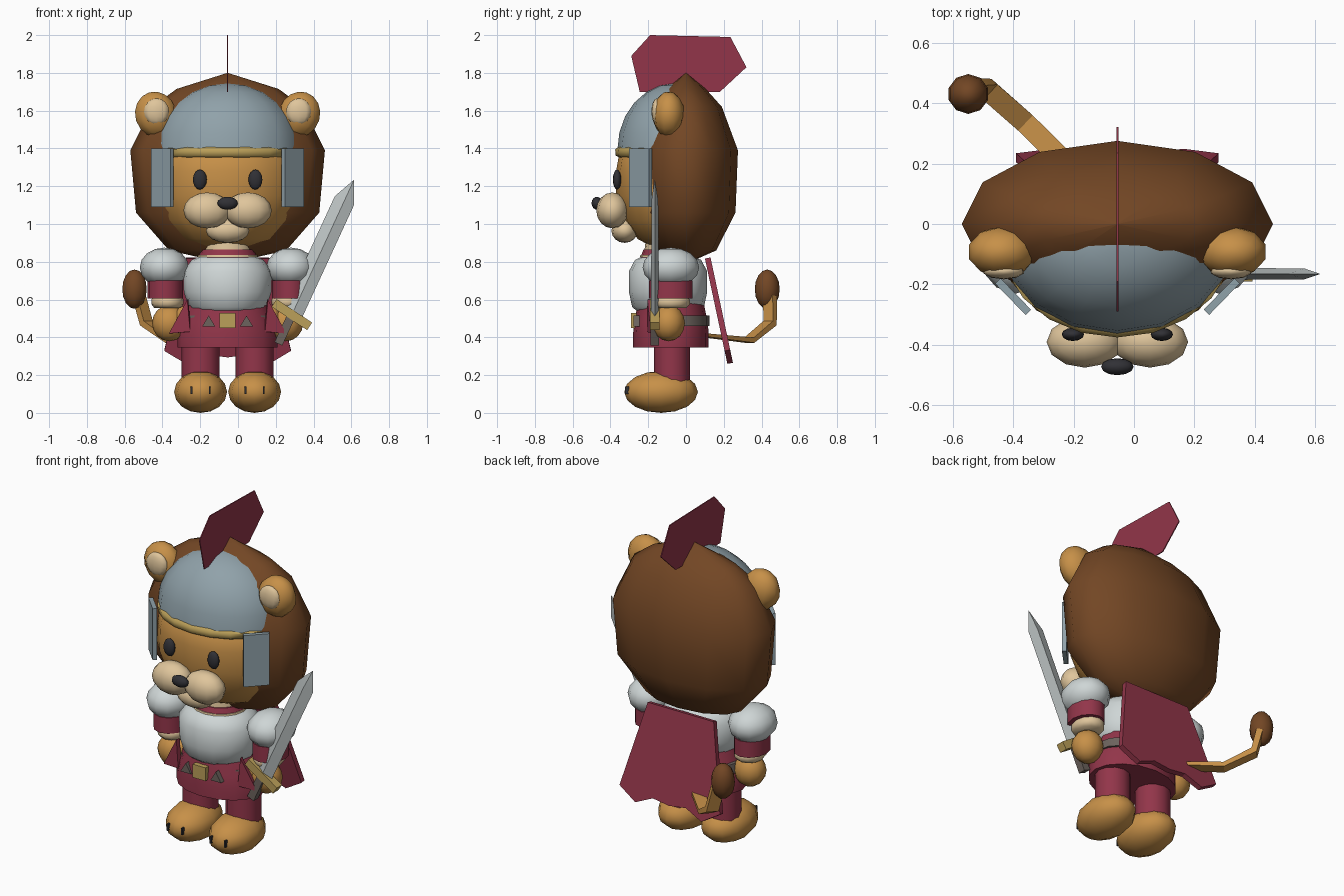
import bpy, bmesh, math
from mathutils import Matrix, Vector

if "Cube" in bpy.data.objects:
    bpy.data.objects.remove(bpy.data.objects["Cube"])

CX = -0.055   # symmetry axis of the figure


def mat(name, r, g, b):
    m = bpy.data.materials.new(name)
    m.diffuse_color = (r, g, b, 1)
    m.use_nodes = True
    m.node_tree.nodes["Principled BSDF"].inputs["Base Color"].default_value = m.diffuse_color
    return m


BROWN = mat("mane brown", .17, .062, .018)
TAN = mat("fur tan", .57, .28, .065)
CREAM = mat("cream", .74, .56, .33)
SLATE = mat("helmet slate", .28, .36, .40)
DARK = mat("near black", .03, .03, .036)
GOLD = mat("gold", .50, .35, .10)
WHITE = mat("armour white", .62, .67, .67)
CRIMSON = mat("crimson", .29, .036, .068)
LEATHER = mat("belt grey", .15, .125, .11)
STEEL = mat("blade steel", .50, .54, .54)


def finish(name, bm, material, angle=30, matrix=None):
    bmesh.ops.recalc_face_normals(bm, faces=bm.faces)
    me = bpy.data.meshes.new(name)
    bm.to_mesh(me)
    bm.free()
    if matrix:
        me.transform(matrix)
    me.materials.append(material)
    ob = bpy.data.objects.new(name, me)
    bpy.context.collection.objects.link(ob)
    bpy.ops.object.select_all(action='DESELECT')
    ob.select_set(True)
    bpy.context.view_layer.objects.active = ob
    bpy.ops.object.shade_smooth_by_angle(angle=math.radians(angle))
    return ob


def loft(name, rings, material, angle=30, matrix=None):
    """Skin a list of closed point rings and cap both ends."""
    bm = bmesh.new()
    vr = [[bm.verts.new(p) for p in r] for r in rings]
    n = len(vr[0])
    for a, b in zip(vr, vr[1:]):
        for i in range(n):
            bm.faces.new((a[i], a[(i + 1) % n], b[(i + 1) % n], b[i]))
    bm.faces.new(vr[0])
    bm.faces.new(vr[-1])
    bmesh.ops.remove_doubles(bm, verts=bm.verts, dist=1e-5)
    return finish(name, bm, material, angle, matrix)


def lathe(name, x, y, profile, material, segs=16, angle=40):
    """Stack of elliptical rings, each (z, rx, ry)."""
    rings = [[(x + max(rx, .001) * math.cos(t), y + max(ry, .001) * math.sin(t), z)
              for t in (2 * math.pi * i / segs for i in range(segs))]
             for z, rx, ry in profile]
    return loft(name, rings, material, angle)


def ball(name, c, r, material, segs=12, rings=8, tilt=0):
    bm = bmesh.new()
    bmesh.ops.create_uvsphere(bm, u_segments=segs, v_segments=rings, radius=1)
    m = Matrix.Translation(c) @ Matrix.Rotation(tilt, 4, 'Y') @ Matrix.Diagonal((*r, 1))
    return finish(name, bm, material, 70, m)


def plate(name, pts, thick, material, matrix):
    """Outline in local x,z with thickness along local y."""
    rings = [[(x, y, z) for x, z in pts] for y in (-thick / 2, thick / 2)]
    return loft(name, rings, material, 30, matrix)


def place(x, y, z, ang=0, axis='Z'):
    return Matrix.Translation((x, y, z)) @ Matrix.Rotation(ang, 4, axis)


def rect(w, h):
    return [(-w / 2, -h / 2), (w / 2, -h / 2), (w / 2, h / 2), (-w / 2, h / 2)]


# Mane and face
lathe("mane", CX, 0, [(1.80, 0, 0), (1.715, .27, .105), (1.62, .40, .19), (1.39, .515, .275),
                      (1.06, .485, .262), (.86, .31, .16), (.79, 0, 0)], BROWN, 12, 75)
lathe("face", CX, -.08, [(1.52, 0, 0), (1.42, .345, .265), (1.28, .375, .29), (1.15, .38, .29),
                         (1.02, .33, .25), (.92, .24, .175), (.88, .15, .10), (.875, 0, 0)], TAN, 16, 75)

# Muzzle, chin and nose
ball("chin", (CX, -.325, .965), (.115, .07, .065), CREAM)
ball("nose", (CX, -.472, 1.11), (.054, .028, .034), DARK)

# Helmet dome, rim band and crest
dome = [(1.395 + .35 * math.sin(t), .385 * math.cos(t), .305 * math.cos(t))
        for t in (math.pi / 2 * i / 6 for i in range(7))]
lathe("helmet_dome", CX, -.058, dome, SLATE, 16, 60)
lathe("helmet_band", CX, -.06, [(1.35, .355, .29), (1.362, .38, .312), (1.395, .385, .315),
                                (1.41, .36, .295)], GOLD, 20, 60)
plate("helmet_crest", [(-.245, 1.70), (-.29, 1.89), (-.19, 2.0), (.235, 1.99), (.32, 1.83), (.18, 1.70)],
      .006, CRIMSON, place(CX, 0, 0, math.pi / 2))

# Torso, collar, skirt and belt
lathe("cuirass", CX, -.095, [(.52, .15, .14), (.56, .205, .19), (.64, .232, .207), (.75, .235, .207),
                             (.81, .19, .175), (.84, .12, .11)], WHITE, 16, 60)
lathe("collar", CX, -.095, [(.80, .165, .155), (.865, .14, .13)], CRIMSON)
lathe("collar_trim", CX, -.095, [(.825, .159, .149), (.835, .157, .147)], CREAM)
lathe("neck", CX, -.095, [(.86, .13, .125), (.90, .125, .12)], CREAM)
lathe("skirt", CX, -.08, [(.60, .20, .17), (.48, .245, .195), (.42, .265, .2), (.345, .265, .2)], CRIMSON)
lathe("belt", CX, -.065, [(.46, .26, .19), (.515, .25, .19)], LEATHER)
plate("belt_buckle", rect(.085, .08), .03, GOLD, place(CX, -.277, .49))

# Paired parts mirrored about the figure's axis
for s, side in ((-1, "left"), (1, "right")):
    def X(d):
        return CX + s * d
    ball("muzzle_" + side, (X(.108), -.39, 1.072), (.126, .085, .095), CREAM)
    ball("eye_" + side, (X(.147), -.365, 1.235), (.037, .022, .053), DARK)
    ball("ear_" + side, (X(.38), -.092, 1.58), (.115, .085, .122), TAN, 10, 8, s * .3)
    ball("inner_ear_" + side, (X(.376), -.155, 1.595), (.07, .028, .07), CREAM, 10, 8)
    plate("cheek_guard_" + side, rect(.145, .31), .025, SLATE, place(X(.345), -.24, 1.245, s * .80))
    # Arm
    ball("shoulder_" + side, (X(.335), -.08, .77), (.13, .15, .105), WHITE)
    lathe("sleeve_" + side, X(.33), -.08, [(.70, .095, .115), (.605, .095, .115)], CRIMSON, 12)
    lathe("cuff_" + side, X(.318), -.08, [(.615, .075, .09), (.60, .085, .1), (.575, .085, .1),
                                          (.555, .07, .08)], CREAM, 12, 60)
    ball("hand_" + side, (X(.308), -.092, .475), (.092, .086, .096), TAN)
    ball("thumb_" + side, (X(.235), -.13, .505), (.045, .05, .06), TAN, 8, 6)
    # Leg, paw and claws
    lathe("leg_" + side, X(.143), -.075, [(.40, .10, .095), (.16, .10, .095)], CRIMSON, 12)
    ball("paw_" + side, (X(.143), -.132, .111), (.14, .195, .111), TAN)
    for d in (-.048, .048):
        plate("claw_" + side, rect(.009, .04), .02, DARK, place(X(.143 + d), -.312, .12))
    # Skirt flap and belt stud
    plate("skirt_flap_" + side, [(s * .215, .60), (s * .315, .42), (s * .2, .43)],
          .025, CRIMSON, place(CX, -.235, 0, s * .2))
    plate("belt_stud_" + side, [(-.035, -.028), (.035, -.028), (0, .03)], .03, LEATHER,
          place(X(.10), -.262, .485))

# Cape hanging from the shoulders with a ragged hem
half = [(.22, 0), (.335, -.50), (.22, -.57), (.11, -.52)]
hem = half + [(0, -.535)] + [(-x, z) for x, z in reversed(half)]
plate("cape", hem, .03, CRIMSON, place(CX, .115, .82, .21, 'X'))

# Tail: flat ribbon with a tuft
path = [Vector(p) for p in ((-.08, .06, .415), (-.36, .335, .385), (-.485, .445, .475), (-.525, .445, .62))]
wide = Vector((.68, .73, 0)) * .035
rings = []
for i, p in enumerate(path):
    tan = path[min(i + 1, 3)] - path[max(i - 1, 0)]
    up = tan.cross(wide).normalized() * (.008, .014, .018, .018)[i]
    rings.append([p + wide + up, p - wide + up, p - wide - up, p + wide - up])
loft("tail", rings, TAN)
ball("tail_tuft", (-.548, .43, .655), (.068, .066, .104), BROWN, 10, 8)

# Sword: diamond blade, guard and grip, leaning outward
sword = place(.285, -.165, .52, .432, 'Y')
loft("sword_blade", [[(w, 0, z), (0, t, z), (-w, 0, z), (0, -t, z)]
                     for z, w, t in ((0, .056, .02), (.665, .056, .018), (.785, .001, .001))],
     STEEL, 15, sword)
plate("sword_guard", rect(.225, .048), .05, GOLD, place(.285, -.165, .52, .58, 'Y'))
plate("sword_grip", rect(.045, .16), .045, LEATHER, sword @ Matrix.Translation((0, 0, -.09)))
